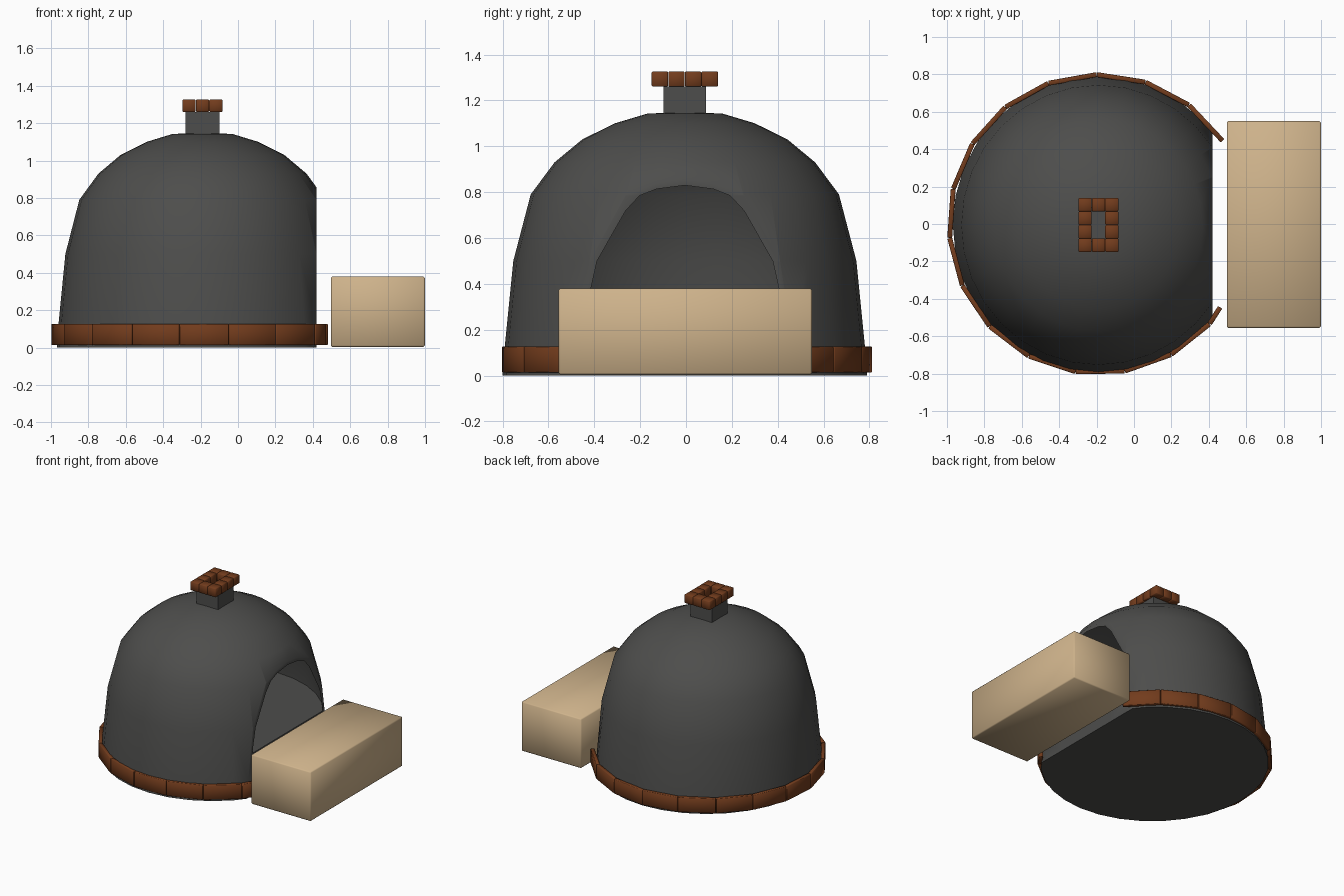
import bpy, bmesh, math
from mathutils import Matrix, Vector

if "Cube" in bpy.data.objects:
    bpy.data.objects.remove(bpy.data.objects["Cube"])

CX, CY = -0.19, -0.005


def material(name, color):
    m = bpy.data.materials.new(name)
    m.diffuse_color = (*color, 1)
    m.use_nodes = True
    m.node_tree.nodes["Principled BSDF"].inputs["Base Color"].default_value = m.diffuse_color
    return m


CLAY = material("dark_clay", (0.075, 0.075, 0.072))
BRICK = material("brick", (0.17, 0.045, 0.012))
STONE = material("sandstone", (0.62, 0.45, 0.26))


def finish(bm, name, mat, angle=40):
    bmesh.ops.recalc_face_normals(bm, faces=bm.faces[:])
    me = bpy.data.meshes.new(name)
    bm.to_mesh(me)
    bm.free()
    ob = bpy.data.objects.new(name, me)
    bpy.context.collection.objects.link(ob)
    me.materials.append(mat)
    bpy.ops.object.select_all(action='DESELECT')
    ob.select_set(True)
    bpy.context.view_layer.objects.active = ob
    bpy.ops.object.shade_smooth_by_angle(angle=math.radians(angle))
    return ob


def box(bm, center, size, rot=0):
    mat = Matrix.Translation(center) @ Matrix.Rotation(rot, 4, 'Z') @ Matrix.Diagonal((*size, 1))
    return bmesh.ops.create_cube(bm, size=1, matrix=mat)["verts"]


def bevel_all(bm, w):
    bmesh.ops.bevel(bm, geom=bm.edges[:], offset=w, segments=1, affect='EDGES')


def lathe(bm, profile, steps=32):
    vs = [bm.verts.new((r, 0, z)) for r, z in profile]
    es = [bm.edges.new(p) for p in zip(vs, vs[1:])]
    bmesh.ops.spin(bm, geom=vs + es, cent=(0, 0, 0), axis=(0, 0, 1),
                   angle=math.tau, steps=steps, use_merge=True)


# Oven dome: thin shell around a cavity with a raised floor, sliced flat at the mouth
bm = bmesh.new()
outer = [(0, 0), (.795, 0), (.785, .13), (.748, .5), (.672, .79), (.568, .93),
         (.447, 1.03), (.305, 1.10), (.165, 1.142), (0, 1.15)]
inner = [(0, .32), (.752, .32), (.733, .5), (.656, .785), (.556, .918),
         (.438, 1.015), (.3, 1.085), (.16, 1.127), (0, 1.135)]
lathe(bm, outer)
lathe(bm, inner)
bmesh.ops.remove_doubles(bm, verts=bm.verts[:], dist=1e-4)
bmesh.ops.scale(bm, vec=(.98, 1, 1), verts=bm.verts[:])
bmesh.ops.translate(bm, vec=(CX, CY, 0), verts=bm.verts[:])
cut = bmesh.ops.bisect_plane(bm, geom=bm.verts[:] + bm.edges[:] + bm.faces[:],
                             plane_co=(.42, 0, 0), plane_no=(1, 0, 0), clear_outer=True)
rim = [e for e in cut["geom_cut"] if isinstance(e, bmesh.types.BMEdge)]
bmesh.ops.triangle_fill(bm, edges=rim, use_beauty=True, normal=(1, 0, 0))
finish(bm, "oven_dome", CLAY)

# Chimney flue with a rectangular hole
bm = bmesh.new()
box(bm, (CX, CY, 1.19), (.18, .185, .14))
top = max(bm.faces, key=lambda f: f.calc_center_median().z)
bmesh.ops.inset_region(bm, faces=[top], thickness=.03)
ext = bmesh.ops.extrude_discrete_faces(bm, faces=[top])
bmesh.ops.translate(bm, vec=(0, 0, -.1), verts=list(ext["faces"][0].verts))
finish(bm, "chimney_flue", CLAY)

# Chimney cap: ring of small bricks, 3 by 4 with an open middle
bm = bmesh.new()
for i in range(3):
    for j in range(4):
        if i == 1 and j in (1, 2):
            continue
        box(bm, (CX + (i - 1) * .0715, CY + (j - 1.5) * .0725, 1.293), (.0705, .0715, .066))
bevel_all(bm, .004)
finish(bm, "chimney_cap_bricks", BRICK, 50)

# Brick band around the base; the last brick is shortened at the mouth
bm = bmesh.new()
PITCH = math.tau / 19
R_IN = .775
T = .026
for k in range(16):
    a0 = math.radians(33.8) + k * PITCH
    span = PITCH if k < 15 else PITCH * .4
    mid = a0 + PITCH / 2
    full = 2 * (R_IN + T) * math.tan(PITCH / 2) - .006
    length = full * span / PITCH
    tangent = Vector((-math.sin(mid), math.cos(mid), 0))
    c = Vector((CX, 0, .07)) + Vector((math.cos(mid), math.sin(mid), 0)) * (R_IN + T / 2)
    c -= tangent * (full - length) / 2
    box(bm, c, (T, length, .112), mid)
bevel_all(bm, .003)
finish(bm, "base_brick_band", BRICK, 50)

# Stone block in front of the mouth
bm = bmesh.new()
box(bm, (.748, -.003, .192), (.504, 1.105, .376))
bevel_all(bm, .008)
finish(bm, "hearth_block", STONE, 50)
# Ground contact: dome base rests on z = 0
